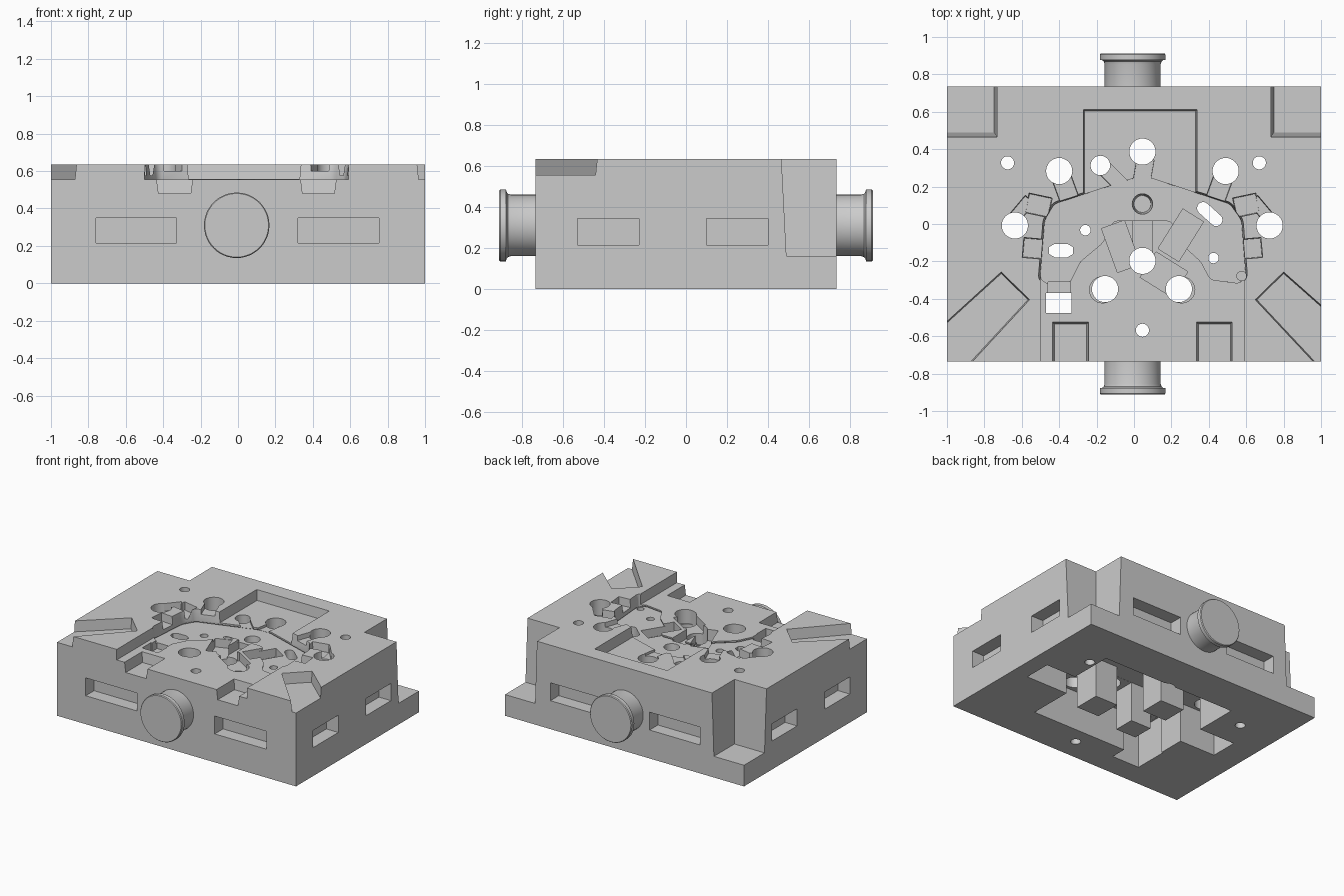
import bpy, bmesh, math
from mathutils import Matrix, Vector

cube = bpy.data.objects.get("Cube")
if cube:
    bpy.data.objects.remove(cube, do_unlink=True)

steel = bpy.data.materials.new("steel_grey")
steel.use_nodes = True
GREY = (0.6, 0.6, 0.6, 1)
steel.diffuse_color = GREY
steel.node_tree.nodes["Principled BSDF"].inputs["Base Color"].default_value = GREY

TOP, PARTING, CAVITY, BASE = 0.635, 0.555, 0.535, -0.1
ABOVE = 0.75


def finish(bm, name):
    bmesh.ops.recalc_face_normals(bm, faces=bm.faces)
    mesh = bpy.data.meshes.new(name)
    bm.to_mesh(mesh)
    bm.free()
    mesh.materials.append(steel)
    ob = bpy.data.objects.new(name, mesh)
    bpy.context.collection.objects.link(ob)
    return ob


def grow(pts, d):
    """Outline moved outwards by d on every side."""
    n = len(pts)
    area = sum(pts[i - 1][0] * pts[i][1] - pts[i][0] * pts[i - 1][1] for i in range(n))
    turn = 1 if area > 0 else -1
    out = []
    for i in range(n):
        p = Vector(pts[i])
        a = (p - Vector(pts[i - 1])).normalized()
        b = (Vector(pts[(i + 1) % n]) - p).normalized()
        na, nb = Vector((a.y, -a.x)) * turn, Vector((b.y, -b.x)) * turn
        out.append(tuple(p + (na + nb) * (d / (1 + na.dot(nb)))))
    return out


def prism(name, pts, z0, z1, top=None, draft=0, corner=0, fillet=0):
    """Solid between two outlines, with optional draft, rounded corners and floor."""
    bm = bmesh.new()
    low = [bm.verts.new((x, y, z0)) for x, y in pts]
    high = [bm.verts.new((x, y, z1)) for x, y in (top or grow(pts, draft))]
    n = len(pts)
    bm.faces.new(low)
    bm.faces.new(high)
    for i in range(n):
        j = (i + 1) % n
        bm.faces.new((low[i], low[j], high[j], high[i]))
    if corner:
        edges = [e for e in bm.edges if abs(e.verts[0].co.z - e.verts[1].co.z) > 1e-4]
        bmesh.ops.bevel(bm, geom=edges, offset=corner, segments=4,
                        affect='EDGES', profile=0.5, clamp_overlap=True)
    if fillet:
        edges = [e for e in bm.edges if all(abs(v.co.z - z0) < 1e-4 for v in e.verts)]
        bmesh.ops.bevel(bm, geom=edges, offset=fillet, segments=3,
                        affect='EDGES', profile=0.5, clamp_overlap=True)
    return finish(bm, name)


def rect(x0, x1, y0, y1):
    return [(x0, y0), (x1, y0), (x1, y1), (x0, y1)]


def turned(cx, cy, w, h, deg):
    m = Matrix.Rotation(math.radians(deg), 2)
    return [tuple(m @ Vector(p) + Vector((cx, cy)))
            for p in rect(-w / 2, w / 2, -h / 2, h / 2)]


def circle(cx, cy, r, n=32):
    return [(cx + r * math.cos(i * math.tau / n), cy + r * math.sin(i * math.tau / n))
            for i in range(n)]


def slot(cx, cy, length, r, deg, steps=8):
    """Round-ended outline."""
    m = Matrix.Rotation(math.radians(deg), 2)
    out = []
    for side, start in ((1, -90), (-1, 90)):
        for k in range(steps + 1):
            a = math.radians(start + k * 180 / steps)
            p = Vector((side * (length / 2 - r) + r * math.cos(a), r * math.sin(a)))
            out.append(tuple(m @ p + Vector((cx, cy))))
    return out


block = prism("die_block", rect(-1, 1, -0.735, 0.735), 0, TOP)


def cut(pts, z0, z1=ABOVE, **kw):
    cutter = prism("cutter", pts, z0, z1, **kw)
    mod = block.modifiers.new("cut", 'BOOLEAN')
    mod.operation, mod.solver, mod.object = 'DIFFERENCE', 'EXACT', cutter
    graph = bpy.context.evaluated_depsgraph_get()
    mesh = bpy.data.meshes.new_from_object(block.evaluated_get(graph))
    block.modifiers.clear()
    block.data = mesh
    bpy.data.objects.remove(cutter, do_unlink=True)


# Rear corner steps with drafted walls
for s in (-1, 1):
    cut(rect(*sorted((s * 0.748, s * 1.1)), 0.49, 0.8), 0.16,
        top=rect(*sorted((s * 0.728, s * 1.1)), 0.46, 0.8))

# Handling slots: front, back, then both sides
for x0, x1 in ((-0.76, -0.33), (0.32, 0.755)):
    cut(rect(x0, x1, -0.8, -0.635), 0.215, 0.35)
for x0, x1 in ((-0.63, -0.21), (0.2, 0.62)):
    cut(rect(x0, x1, 0.635, 0.8), 0.215, 0.35)
for s in (-1, 1):
    for y0, y1 in ((-0.53, -0.23), (0.10, 0.40)):
        cut(rect(*sorted((s * 0.9, s * 1.1)), y0, y1), 0.215, 0.345)

# Front corner pockets
cut([(-1.1, -0.62), (-0.71, -0.265), (-0.567, -0.405), (-0.932, -0.8), (-1.1, -0.8)],
    PARTING, draft=0.015)
cut([(1.1, -0.53), (0.80, -0.265), (0.657, -0.405), (1.027, -0.8), (1.1, -0.8)],
    PARTING, draft=0.015)

# Lowered parting area, rear pocket and front notches
cut([(-0.5, -0.8), (-0.5, -0.28), (-0.2, 0.1), (0.3, 0.1), (0.59, -0.28), (0.59, -0.8)], PARTING)
cut(rect(-0.264, 0.329, 0.15, 0.604), PARTING + 0.002, draft=0.018)
for x0, x1 in ((-0.425, -0.253), (0.345, 0.515)):
    cut(rect(x0, x1, -0.8, -0.535), 0.48, draft=0.035)

# Arched part cavity
cut([(-0.50, -0.29), (-0.475, 0.02), (-0.425, 0.105), (0.0, 0.243), (0.09, 0.243),
     (0.512, 0.105), (0.572, 0.02), (0.595, -0.28), (0.565, -0.315), (0.41, -0.295),
     (0.36, -0.2), (0.25, -0.1), (0.2, 0.02), (-0.11, 0.02), (-0.17, -0.1),
     (-0.29, -0.2), (-0.35, -0.32), (-0.46, -0.32)],
    CAVITY, draft=0.025, corner=0.02, fillet=0.02)

# Overflow gates leading out of the cavity
for x, y, w, h, a, z in (
        (-0.51, 0.10, 0.12, 0.10, -12, 0.575), (0.60, 0.10, 0.12, 0.10, 12, 0.575),
        (-0.54, -0.13, 0.10, 0.10, -5, 0.575), (0.63, -0.13, 0.10, 0.10, 5, 0.575),
        (-0.37, 0.20, 0.10, 0.14, 20, 0.6), (0.46, 0.20, 0.10, 0.14, -20, 0.6),
        (-0.60, 0.08, 0.06, 0.13, -40, 0.58), (0.68, 0.08, 0.06, 0.13, 40, 0.58),
        (-0.11, 0.25, 0.08, 0.14, 45, 0.54), (0.05, 0.28, 0.09, 0.14, -10, 0.54)):
    cut(turned(x, y, w, h, a), z, draft=0.01)

# Core insert pockets in the middle
cut(turned(0.25, -0.06, 0.13, 0.25, -32), 0.47)
cut(turned(-0.07, -0.12, 0.13, 0.25, 20), 0.47)
cut(turned(0.16, -0.27, 0.20, 0.16, -32), 0.49)
cut(rect(-0.005, 0.10, -0.16, 0.02), 0.485)
cut(rect(-0.46, -0.34, -0.38, -0.31), 0.49)

# Hollow underside with its standing core blocks
cut(rect(-0.5, 0.62, -0.05, 0.44), BASE, 0.3)
cut(rect(-0.5, 0.52, -0.44, 0.0), BASE, 0.3)
cut(rect(-0.8, 0.87, -0.1, 0.11), BASE, 0.301)
cut(rect(-0.51, -0.28, -0.56, -0.3), BASE, 0.299)
for name, area in (("left_core_block", rect(0.15, 0.34, -0.2, 0.0)),
                   ("rear_core_block", rect(-0.24, -0.04, 0.05, 0.24)),
                   ("right_core_block", rect(-0.23, -0.06, -0.26, -0.1))):
    prism(name, area, 0.0, 0.32)

# Ejector, guide and vent holes
for x, y, r in ((-0.637, -0.008, 0.07), (0.725, -0.008, 0.07), (-0.4, 0.283, 0.07),
                (0.49, 0.283, 0.07), (-0.18, 0.313, 0.052), (0.045, 0.387, 0.07),
                (-0.676, 0.327, 0.035), (0.67, 0.327, 0.035), (0.045, -0.568, 0.035),
                (-0.26, -0.033, 0.028), (0.425, -0.182, 0.028), (0.045, -0.197, 0.07),
                (-0.155, -0.348, 0.07), (0.24, -0.348, 0.07)):
    cut(circle(x, y, r), BASE)
cut(circle(-0.168, -0.352, 0.07), 0.45)
cut(circle(0.255, -0.352, 0.07), 0.45)
cut(circle(0.045, 0.107, 0.045), 0.40, draft=0.025)
cut(circle(0.575, -0.278, 0.025), 0.49)
cut(rect(-0.47, -0.335, -0.475, -0.37), BASE)
cut(slot(-0.39, -0.142, 0.14, 0.036, 0, steps=3), BASE)
cut(slot(0.405, 0.053, 0.16, 0.033, -42), BASE)


# Flanged lifting trunnions, front and back
def trunnion(name, sign):
    profile = [(0.70, 0), (0.70, 0.15), (0.855, 0.15), (0.868, 0.154), (0.876, 0.164),
               (0.878, 0.175), (0.906, 0.175), (0.912, 0.17), (0.912, 0)]
    bm = bmesh.new()
    vs = [bm.verts.new((r, sign * y, 0)) for y, r in profile]
    edges = [bm.edges.new(p) for p in zip(vs, vs[1:])]
    bmesh.ops.spin(bm, geom=vs + edges, cent=(0, 0, 0), axis=(0, 1, 0),
                   angle=math.tau, steps=48)
    bmesh.ops.remove_doubles(bm, verts=bm.verts, dist=1e-4)
    bmesh.ops.translate(bm, verts=bm.verts, vec=(-0.007, 0, 0.31))
    return finish(bm, name)


smooth = [block, trunnion("front_trunnion", -1), trunnion("rear_trunnion", 1)]

bpy.ops.object.select_all(action='DESELECT')
for ob in smooth:
    ob.select_set(True)
bpy.context.view_layer.objects.active = block
bpy.ops.object.shade_smooth_by_angle(angle=math.radians(30))
